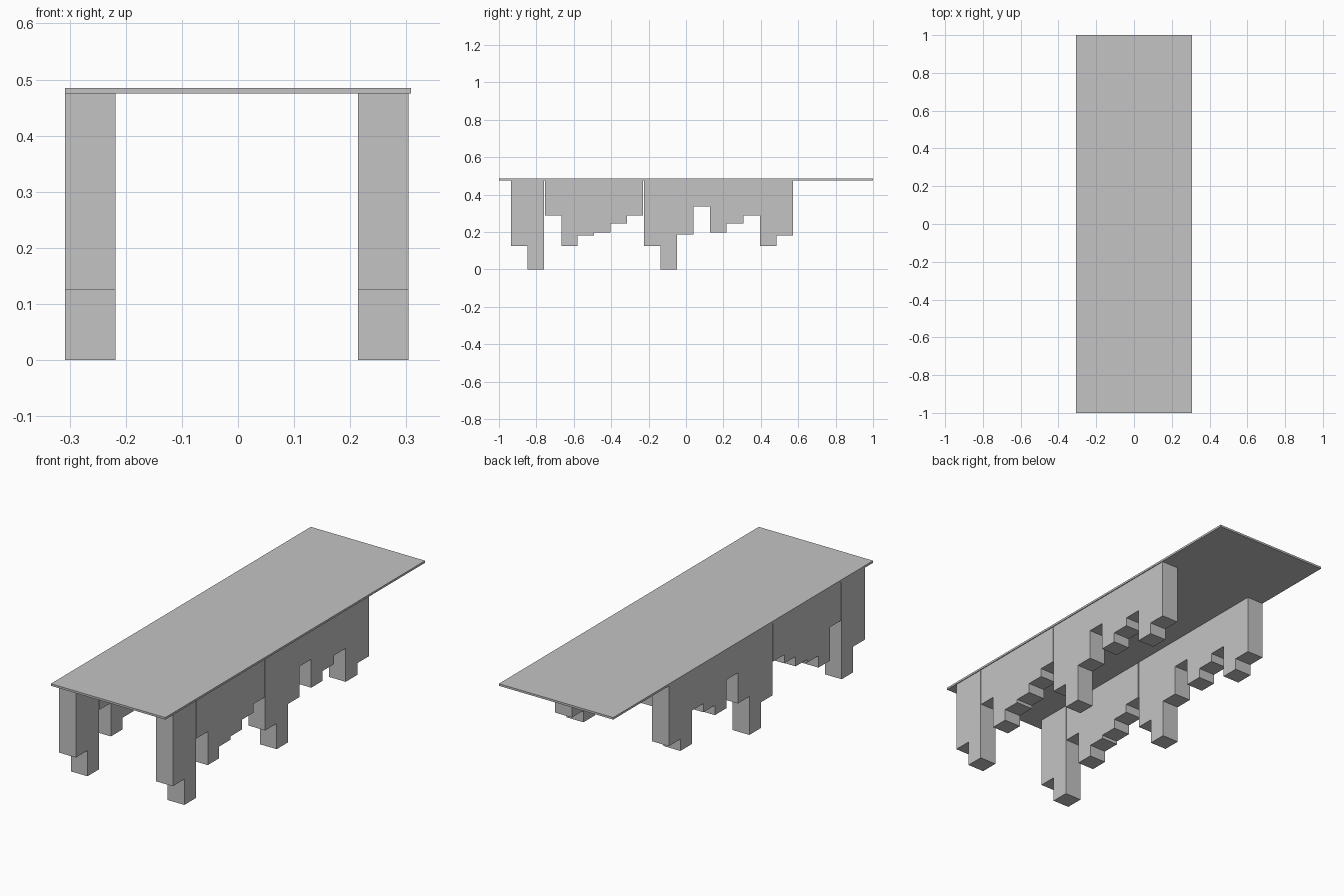
import bpy
import bmesh
from mathutils import Vector

cube = bpy.data.objects.get("Cube")
if cube:
    bpy.data.objects.remove(cube, do_unlink=True)

grey = bpy.data.materials.new("plain_grey")
grey.use_nodes = True
colour = (0.55, 0.55, 0.55, 1)
grey.diffuse_color = colour
grey.node_tree.nodes["Principled BSDF"].inputs["Base Color"].default_value = colour

SLAB_BOTTOM, SLAB_TOP = 0.475, 0.485
HALF_WIDTH, HALF_LENGTH = 0.308, 1.0
WALL_THICKNESS = 0.09


def extrude_profile(name, outline, x, thickness):
    """Extrude a (y, z) outline along x into a solid object."""
    bm = bmesh.new()
    face = bm.faces.new([bm.verts.new((x, y, z)) for y, z in outline])
    grown = bmesh.ops.extrude_face_region(bm, geom=[face])["geom"]
    moved = [v for v in grown if isinstance(v, bmesh.types.BMVert)]
    bmesh.ops.translate(bm, verts=moved, vec=Vector((thickness, 0, 0)))
    bmesh.ops.recalc_face_normals(bm, faces=bm.faces)
    mesh = bpy.data.meshes.new(name)
    bm.to_mesh(mesh)
    bm.free()
    mesh.materials.append(grey)
    obj = bpy.data.objects.new(name, mesh)
    bpy.context.collection.objects.link(obj)
    return obj


def stepped_outline(start, end, bottoms):
    """Equal columns from start to end, each with its own lower edge."""
    step = (end - start) / len(bottoms)
    outline = [(start, SLAB_BOTTOM)]
    for i, z in enumerate(bottoms):
        outline += [(start + i * step, z), (start + (i + 1) * step, z)]
    return outline + [(end, SLAB_BOTTOM)]


# Thin top slab
extrude_profile("top_slab", [(-HALF_LENGTH, SLAB_BOTTOM), (HALF_LENGTH, SLAB_BOTTOM),
                             (HALF_LENGTH, SLAB_TOP), (-HALF_LENGTH, SLAB_TOP)],
                -HALF_WIDTH, 2 * HALF_WIDTH)

# Stepped wall sections, separated by hairline gaps
sections = {
    "front_wall": (-0.936, -0.758, [0.125, 0]),
    "middle_wall": (-0.754, -0.229, [0.288, 0.125, 0.182, 0.198, 0.246, 0.288]),
    "rear_wall": (-0.225, 0.572, [0.125, 0, 0.187, 0.336, 0.198, 0.246,
                                  0.288, 0.125, 0.182]),
}
for side, x in (("right", -0.308), ("left", 0.214)):
    for part, (start, end, bottoms) in sections.items():
        extrude_profile(f"{side}_{part}", stepped_outline(start, end, bottoms),
                        x, WALL_THICKNESS)
